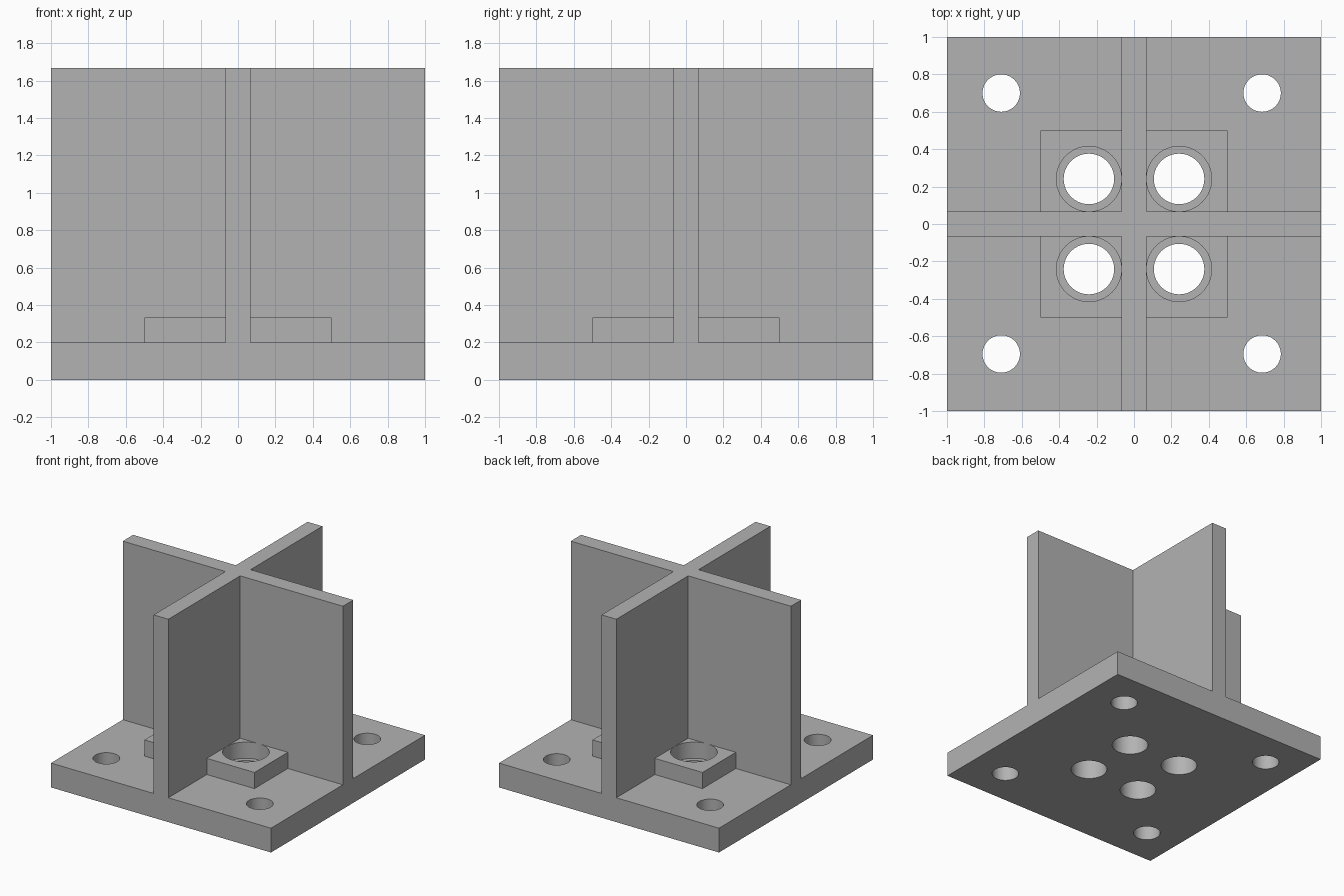
import bpy
import bmesh
import math
from mathutils import Matrix, Vector

cube = bpy.data.objects.get("Cube")
if cube:
    bpy.data.objects.remove(cube, do_unlink=True)

BASE_TOP, PAD_TOP, WALL_TOP = 0.2, 0.333, 1.667
WALL_HALF = 0.067
BORE = 0.241

grey = bpy.data.materials.new("plain grey")
grey.use_nodes = True
colour = (0.45, 0.45, 0.45, 1)
grey.diffuse_color = colour
grey.node_tree.nodes["Principled BSDF"].inputs["Base Color"].default_value = colour


def make_object(name, bm):
    mesh = bpy.data.meshes.new(name)
    bmesh.ops.recalc_face_normals(bm, faces=bm.faces)
    bm.to_mesh(mesh)
    bm.free()
    mesh.materials.append(grey)
    obj = bpy.data.objects.new(name, mesh)
    bpy.context.collection.objects.link(obj)
    return obj


def block(name, width, bottom, top):
    bm = bmesh.new()
    bmesh.ops.create_cube(bm, size=1)
    bmesh.ops.scale(bm, vec=(width, width, top - bottom), verts=bm.verts)
    bmesh.ops.translate(bm, vec=(0, 0, (bottom + top) / 2), verts=bm.verts)
    return make_object(name, bm)


def drill(target, holes):
    """Cut vertical round holes, given as (x, y, radius), through the target."""
    bm = bmesh.new()
    for x, y, radius in holes:
        bmesh.ops.create_cone(bm, cap_ends=True, segments=64, radius1=radius,
                              radius2=radius, depth=2,
                              matrix=Matrix.Translation((x, y, 0)))
    cutter = make_object("hole_cutter", bm)
    cutter.hide_render = True
    cut = target.modifiers.new("holes", 'BOOLEAN')
    cut.operation = 'DIFFERENCE'
    cut.solver = 'EXACT'
    cut.object = cutter
    bpy.ops.object.select_all(action='DESELECT')
    bpy.context.view_layer.objects.active = target
    target.select_set(True)
    bpy.ops.object.modifier_apply(modifier=cut.name)
    bpy.data.objects.remove(cutter, do_unlink=True)
    bpy.ops.object.shade_smooth_by_angle(angle=math.radians(30))


bores = [(sx * BORE, sy * BORE) for sx in (-1, 1) for sy in (-1, 1)]
bolts = [(x, y) for x in (-0.71, 0.685) for y in (-0.695, 0.7)]

# Base plate with corner bolt holes and four central through holes
base = block("base_plate", 2, 0, BASE_TOP)
drill(base, [(x, y, 0.135) for x, y in bores] + [(x, y, 0.1) for x, y in bolts])

# Raised central pad, bored wider so a ledge shows around each through hole
pad = block("raised_pad", 1, BASE_TOP, PAD_TOP)
drill(pad, [(x, y, 0.174) for x, y in bores])

# Crossed upright walls, extruded from a plus-shaped profile
bm = bmesh.new()
w = WALL_HALF
arm = [(1, -w), (1, w), (w, w)]
outline = []
for quarter in range(4):
    turn = Matrix.Rotation(quarter * math.pi / 2, 3, 'Z')
    outline += [bm.verts.new(turn @ Vector((x, y, BASE_TOP))) for x, y in arm]
face = bm.faces.new(outline)
extruded = bmesh.ops.extrude_face_region(bm, geom=[face], use_keep_orig=True)
top = [v for v in extruded["geom"] if isinstance(v, bmesh.types.BMVert)]
bmesh.ops.translate(bm, vec=(0, 0, WALL_TOP - BASE_TOP), verts=top)
make_object("cross_walls", bm)
